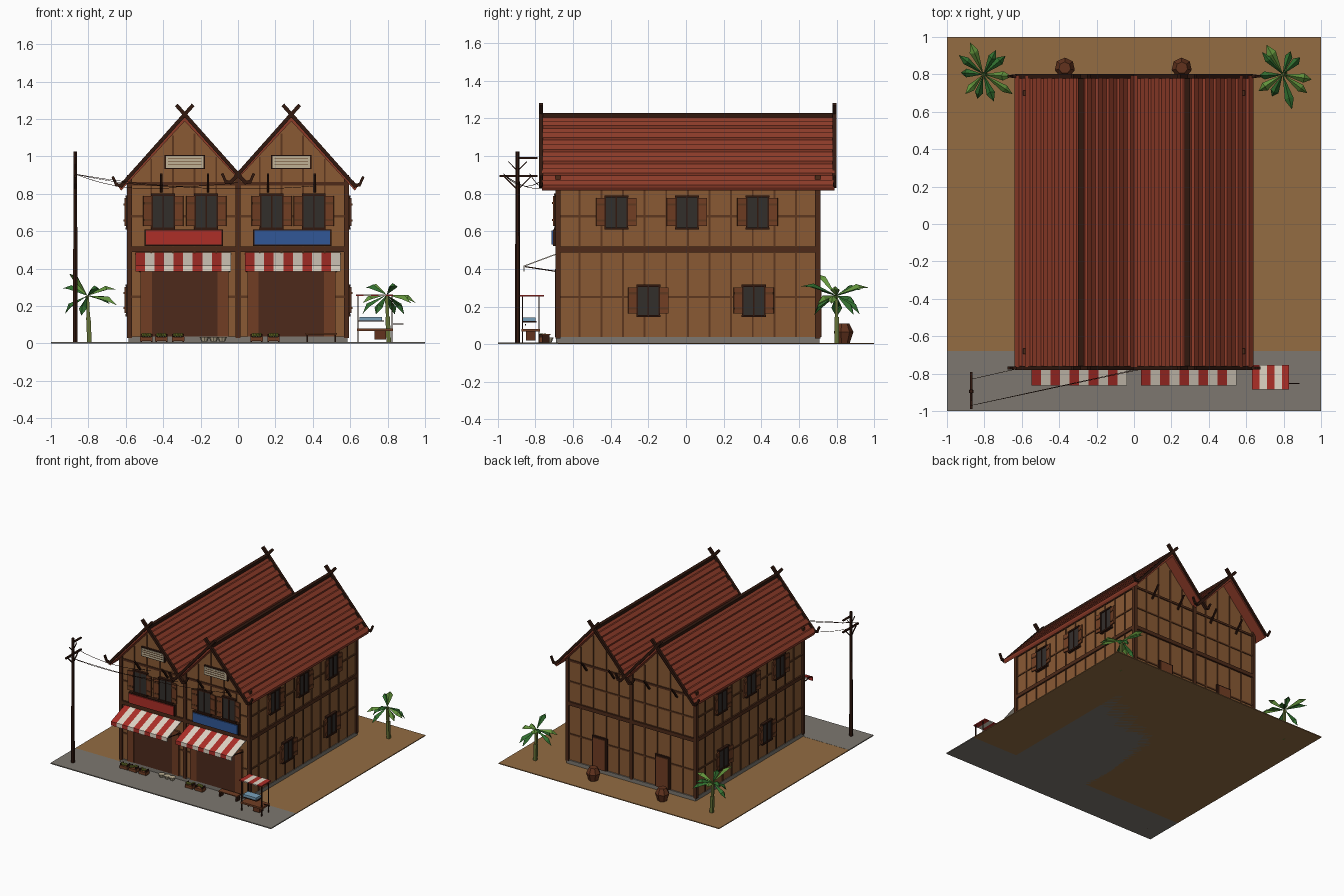
import bpy, bmesh, math, random
from mathutils import Matrix, Vector

if "Cube" in bpy.data.objects:
    bpy.data.objects.remove(bpy.data.objects["Cube"])

random.seed(4)
PARTS, MATS = {}, {}
PAL = dict(wall=(136, 90, 55), batten=(94, 58, 36), beam=(78, 46, 31), dark=(52, 30, 22), door=(78, 46, 33),
           roof=(140, 62, 45), shutter=(112, 64, 40), glass=(54, 50, 47), red=(172, 50, 44), white=(222, 212, 196),
           blue=(52, 88, 150), cream=(190, 176, 148), ground=(146, 108, 68), stone=(124, 119, 111), jar=(98, 54, 35),
           trunk=(100, 112, 56), leaf=(52, 110, 50), leaf2=(98, 146, 62), case=(120, 160, 185), fruit=(120, 130, 50))


def bm_for(name, col):
    return PARTS.setdefault(name, (bmesh.new(), col))[0]


def box(name, col, x, y, z, M=Matrix()):
    c = [(a + b) / 2 for a, b in (x, y, z)]
    s = [abs(b - a) for a, b in (x, y, z)]
    bmesh.ops.create_cube(bm_for(name, col), size=1, matrix=M @ Matrix.Translation(c) @ Matrix.Diagonal((*s, 1)))


def beam(name, col, p, q, w, d=None):
    p, q = Vector(p), Vector(q)
    R = (q - p).to_track_quat('Z', 'Y').to_matrix().to_4x4()
    bmesh.ops.create_cube(bm_for(name, col), size=1,
                          matrix=Matrix.Translation((p + q) / 2) @ R @ Matrix.Diagonal((w, d or w, (q - p).length, 1)))


def cone(name, col, p, r1, r2, h, n=7):
    bmesh.ops.create_cone(bm_for(name, col), cap_ends=True, segments=n, radius1=r1, radius2=r2, depth=h,
                          matrix=Matrix.Translation((p[0], p[1], p[2] + h / 2)))


def prism(name, col, pts, y0, y1):
    bm = bm_for(name, col)
    f = bm.faces.new([bm.verts.new((x, y0, z)) for x, z in pts])
    ext = bmesh.ops.extrude_face_region(bm, geom=[f], use_keep_orig=True)['geom']
    bmesh.ops.translate(bm, vec=(0, y1 - y0, 0), verts=[v for v in ext if isinstance(v, bmesh.types.BMVert)])


def wall_frame(x, y, deg):
    return Matrix.Translation((x, y, 0)) @ Matrix.Rotation(math.radians(deg), 4, 'Z')


X, YF, YB, PK, RZ, K = 0.58, -0.68, 0.70, 0.285, 1.21, 1.08
roof_z = lambda x: RZ - K * abs(abs(x) - PK)

# Ground and plinth
box('earth_ground', 'ground', (-1, 1), (YF, 1), (0, .007))
box('pavement', 'stone', (-1, 1), (-1, YF), (0, .008))
box('plinth', 'stone', (-.585, .585), (-.69, .71), (0, .037))

# Walls with twin gables
body = [(-X, .03), (X, .03)] + [(x, roof_z(x) - .02) for x in (X, PK, 0, -PK, -X)]
prism('walls', 'wall', body, YF, YB)

# Corrugated roofs
def slope(side, end, n):
    L = Vector((end - PK, 0, roof_z(end) - RZ))
    nrm = Vector((K * (1 if end > PK else -1), 0, 1)).normalized() * .012
    out = []
    for i in range(n):
        for f, o in ((0, 0), (.4, 0), (.5, 1), (.9, 1)):
            p = Vector((PK, 0, RZ)) + L * ((i + f) / n) + nrm * o
            out.append((side * p.x, p.z))
    return out + [(side * end, roof_z(end))]

for s in (-1, 1):
    top = slope(s, 0, 5)[::-1] + slope(s, .635, 6)[1:]
    low = [(s * .625, roof_z(.635) - .015), (s * PK, RZ - .022), (0, roof_z(0) - .022)]
    prism('roof', 'roof', top + low, -.765, .79)
    box('ridge_cap', 'dark', (s * PK - .014, s * PK + .014), (-.77, .795), (RZ - .005, RZ + .018))
    # Barge boards with crossed finials and upturned eave tips
    for y in (-.77, .79):
        for d in (-1, 1):
            at = lambda dx, z: (s * PK + d * dx, y, z)
            end = .345 if d == s else .33
            ez = RZ - K * end
            beam('barge_boards', 'dark', at(-.045, RZ + .065), at(end, ez), .022, .02)
            beam('eave_hooks', 'dark', at(end - .01, ez + .005), at(end + .022, ez + .012), .018)
            beam('eave_hooks', 'dark', at(end + .018, ez + .005), at(end + .04, ez + .055), .014)
    for d in (-1, 1):
        x = s * PK + d * .125
        for y, o in ((YF, -.075), (YB, .075)):
            beam('eave_brackets', 'dark', (x, y, .81), (x, y + o, .905), .012)

# Timber frame: posts, floor band, battens
for x in (-X, 0, X):
    for y in (YF, YB):
        box('posts', 'beam', (x - .014, x + .014), (y - .014, y + .014), (.03, .9))
box('floor_band', 'beam', (-X - .012, X + .012), (YF - .014, YB + .014), (.488, .518))
box('top_plate', 'beam', (-X - .008, X + .008), (YF - .008, YB + .008), (.845, .862))
for z in (.25, .68):
    box('rails', 'batten', (-X - .006, X + .006), (YF - .006, YB + .006), (z - .006, z + .006))
for i in range(1, 12):
    y = YF + i * (YB - YF) / 12
    box('side_battens', 'batten', (-X - .006, X + .006), (y - .005, y + .005), (.037, .85))
for i in range(-4, 5):
    x = i * .116
    box('end_battens', 'batten', (x - .005, x + .005), (YF - .006, YB + .006), (.037, roof_z(x) - .03))

# Windows with open shutters
def window(M, cx, z0, z1, w=.058):
    box('window_panes', 'glass', (cx - w, cx + w), (-.014, .01), (z0, z1), M)
    for t in (-w, 0, w):
        box('window_frames', 'dark', (cx + t - .004, cx + t + .004), (-.02, 0), (z0, z1), M)
    for z in (z0, z1):
        box('window_frames', 'dark', (cx - w - .006, cx + w + .006), (-.022, 0), (z - .006, z + .006), M)
    for s in (-1, 1):
        H = M @ Matrix.Translation((cx + s * w, -.012, 0)) @ Matrix.Rotation(-s * .18, 4, 'Z')
        box('shutters', 'shutter', (s * .003, s * .05), (-.007, .003), (z0 + .012, z1 - .008), H)
        for k in (.25, .75):
            z = z0 + (z1 - z0) * k
            box('shutter_rails', 'batten', (s * .006, s * .048), (-.011, 0), (z - .006, z + .006), H)

front, back = wall_frame(0, YF, 0), wall_frame(0, YB, 180)
for cx in (-.4, -.17, .18, .405):
    window(front, cx, .615, .795)
for sg, M in ((1, wall_frame(X, 0, 90)), (-1, wall_frame(-X, 0, -90))):
    for y in (-.37, .005, .38):
        window(M, sg * y, .615, .785)
    for y in (-.2, .36):
        window(M, sg * y, .15, .31)

# Shop fronts: doors, signs, gable vents, striped awnings
for s, sign in ((-1, 'red'), (1, 'blue')):
    c = s * PK
    box('shop_doors', 'door', (c - .175, c + .175), (-.012, .01), (.037, .40), front)
    for d in (-1, 1):
        box('door_jambs', 'shutter', (c + d * .175, c + d * .235), (-.016, .01), (.037, .40), front)
    cs = c + s * .005
    box('sign_frames', 'dark', (cs - .21, cs + .21), (-.026, .01), (.522, .61), front)
    box(f'{sign}_sign', sign, (cs - .203, cs + .203), (-.034, -.01), (.529, .603), front)
    box('vent_frames', 'dark', (c - .108, c + .108), (-.016, .01), (.932, 1.008), front)
    box('gable_vents', 'cream', (c - .1, c + .1), (-.022, 0), (.939, 1.001), front)
    for z in (.955, .972, .988):
        box('vent_slats', 'batten', (c - .09, c + .09), (-.024, 0), (z - .0015, z + .0015), front)
    x0 = c + s * .008 - .255
    for i in range(10):
        a, b = x0 + i * .051, x0 + (i + 1) * .051
        col = ('red', 'white')[i % 2]
        m = (a + b) / 2
        beam(f'awning_{col}', col, (m, YF, .482), (m, -.86, .415), .051, .006)
        box(f'awning_{col}', col, (a, b), (-.864, -.858), (.385, .417))
    for d in (-.24, .24):
        beam('awning_struts', 'dark', (c + d, YF, .385), (c + d, -.855, .412), .006)
    # Back door
    box('back_door_frames', 'dark', (c - .068, c + .068), (-.014, .01), (.037, .30), back)
    box('back_doors', 'shutter', (c - .055, c + .055), (-.02, .01), (.037, .288), back)

# Storage jars behind the house
for x in (-.37, .255):
    cone('jars', 'jar', (x, .835, .005), .035, .055, .06)
    cone('jars', 'jar', (x, .835, .065), .055, .032, .045)

# Produce crates, bowls and a low bench
for x in (-.49, -.41, -.32, .1, .19):
    box('crates', 'shutter', (x - .033, x + .033), (-.785, -.735), (.012, .034))
    for d in (-.028, .028):
        box('crate_legs', 'dark', (x + d - .004, x + d + .004), (-.78, -.74), (.005, .05))
    for k in range(4):
        p = (x - .02 + .013 * k, -.76 + random.uniform(-.014, .014), .045)
        bmesh.ops.create_icosphere(bm_for('produce', 'fruit'), subdivisions=1, radius=.012, matrix=Matrix.Translation(p))
for x in (-.18, -.13, -.085):
    cone('bowls', 'cream', (x, -.73, .01), .016, .026, .025, 8)
box('bench_top', 'shutter', (.36, .53), (-.77, -.72), (.048, .055))
for x in (.37, .52):
    box('bench_legs', 'dark', (x - .005, x + .005), (-.765, -.725), (.005, .048))

# Food cart with striped canopy
box('cart_table', 'shutter', (.635, .83), (-.875, -.775), (.066, .08))
box('cart_body', 'jar', (.73, .79), (-.85, -.8), (.02, .066))
box('cart_case', 'case', (.65, .77), (-.865, -.8), (.122, .142))
box('cart_shelf', 'dark', (.64, .78), (-.87, -.795), (.116, .122))
for x in (.642, .823):
    for y in (-.868, -.782):
        box('cart_posts', 'dark', (x - .003, x + .003), (y - .003, y + .003), (.005, .255))
for i in range(5):
    col = ('red', 'white')[i % 2]
    box(f'canopy_{col}', col, (.63 + i * .04, .67 + i * .04), (-.885, -.755), (.253, .262))
box('cart_handle', 'dark', (.83, .885), (-.855, -.85), (.1, .107))

# Utility pole with cross arms and sagging wires
px, py = -.87, -.895
cone('utility_pole', 'dark', (px, py, 0), .014, .011, 1.025, 6)
box('cross_arms', 'dark', (px - .007, px + .007), (-.99, -.79), (.888, .9))
box('cross_arms', 'dark', (px - .007, px + .007), (-.9, -.79), (.985, .995))
for d in (-.07, .07):
    beam('arm_braces', 'dark', (px, py, .82), (px, py + d, .89), .007)
    beam('arm_braces', 'dark', (px, py, .92), (px, py + d * .7, .97), .005)
for a, b in (((px, -.97, .905), (.0, -.78, .86)), ((px, -.83, .905), (-.3, -.7, .84)), ((px, -.97, .905), (.4, -.7, .84))):
    a, b = Vector(a), Vector(b)
    pts = [a.lerp(b, t / 8) - Vector((0, 0, .16 * (t / 8) * (1 - t / 8))) for t in range(9)]
    for p, q in zip(pts, pts[1:]):
        beam('wires', 'dark', p, q, .0025)

# Palms
def palm(x, y, top):
    beam('palm_trunks', 'trunk', (x + .006, y, 0), (x, y, top * .55), .024)
    beam('palm_trunks', 'trunk', (x, y, top * .53), (x - .006, y, top), .018)
    for i in range(10):
        az = i * math.tau / 10 + random.uniform(-.2, .2)
        el, L, w = random.choice((-.6, -.2, .3, .75)), random.uniform(.15, .2), random.uniform(.02, .028)
        M = (Matrix.Translation((x - .005, y, top)) @ Matrix.Rotation(az, 4, 'Z') @ Matrix.Rotation(-el, 4, 'Y'))
        col = 'leaf2' if i % 3 == 0 else 'leaf'
        bm = bm_for('palm_' + col, col)
        b, l, m, r, t = [bm.verts.new(M @ Vector(p)) for p in (
            (0, 0, 0), (L * .72, w, .0), (L * .7, 0, .022), (L * .72, -w, .0), (L, 0, -.012))]
        for f in ((b, m, l), (b, r, m), (l, m, t), (m, r, t)):
            bm.faces.new(f)

palm(-.8, .8, .255)
palm(.8, .8, .26)

# Turn the collected parts into objects
for name, (bm, col) in PARTS.items():
    bmesh.ops.recalc_face_normals(bm, faces=bm.faces[:])
    me = bpy.data.meshes.new(name)
    bm.to_mesh(me)
    bm.free()
    if col not in MATS:
        MATS[col] = bpy.data.materials.new(col)
        MATS[col].diffuse_color = (*[(c / 255) ** 2.2 for c in PAL[col]], 1)
    me.materials.append(MATS[col])
    bpy.context.collection.objects.link(bpy.data.objects.new(name, me))

for m in bpy.data.materials:
    if m.users and not m.is_grease_pencil:
        m.use_nodes = True
        m.node_tree.nodes["Principled BSDF"].inputs["Base Color"].default_value = m.diffuse_color
